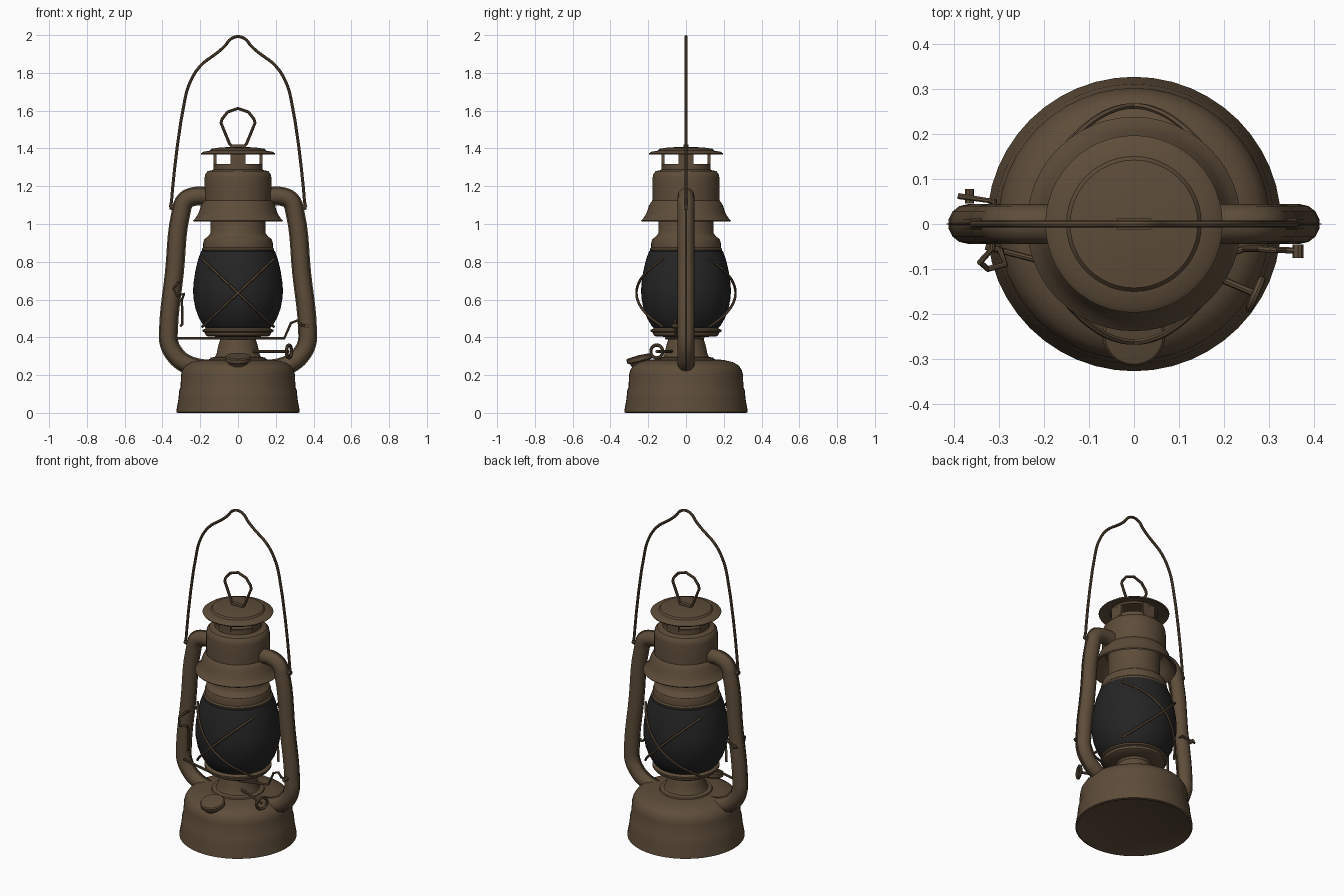
import bpy, bmesh, math
from mathutils import Matrix, Vector


def material(name, rgb):
    m = bpy.data.materials.new(name)
    m.diffuse_color = (*rgb, 1)
    return m


BROWN = material("aged_brown_metal", (0.11, 0.073, 0.041))
BLACK = material("dark_glass", (0.018, 0.018, 0.018))


def add(name, mesh, mat):
    mesh.materials.clear()
    mesh.materials.append(mat)
    ob = bpy.data.objects.new(name, mesh)
    bpy.context.collection.objects.link(ob)
    return ob


def lathe(name, profile, mat=BROWN, segs=48, matrix=None):
    """Revolve (radius, z) points around the z axis."""
    bm = bmesh.new()
    vs = [bm.verts.new((r, 0, z)) for r, z in profile]
    es = [bm.edges.new(p) for p in zip(vs, vs[1:])]
    bmesh.ops.spin(bm, geom=vs + es, cent=(0, 0, 0), axis=(0, 0, 1),
                   angle=math.tau, steps=segs, use_duplicate=False)
    bmesh.ops.remove_doubles(bm, verts=bm.verts, dist=1e-5)
    bmesh.ops.recalc_face_normals(bm, faces=bm.faces)
    if matrix:
        bm.transform(matrix)
    me = bpy.data.meshes.new(name)
    bm.to_mesh(me)
    bm.free()
    return add(name, me, mat)


def wire(name, pts, radius, smooth=True, cyclic=False, res=5, sides=2, flat=1.0):
    """Sweep a round section along a path; flat squashes it in y."""
    cu = bpy.data.curves.new(name, 'CURVE')
    cu.dimensions = '3D'
    cu.bevel_depth, cu.bevel_resolution = radius, sides
    cu.resolution_u, cu.use_fill_caps = res, True
    sp = cu.splines.new('BEZIER')
    sp.bezier_points.add(len(pts) - 1)
    for bp, p in zip(sp.bezier_points, pts):
        bp.co = p
        bp.handle_left_type = bp.handle_right_type = 'AUTO' if smooth else 'VECTOR'
    sp.use_cyclic_u = cyclic
    tmp = bpy.data.objects.new("tmp", cu)
    bpy.context.collection.objects.link(tmp)
    bpy.context.view_layer.update()
    me = bpy.data.meshes.new_from_object(
        tmp.evaluated_get(bpy.context.evaluated_depsgraph_get()))
    bpy.data.objects.remove(tmp)
    me.transform(Matrix.Diagonal((1, flat, 1, 1)))
    return add(name, me, BROWN)


def box(name, size, matrix):
    bm = bmesh.new()
    bmesh.ops.create_cube(bm, size=1, matrix=matrix @ Matrix.Diagonal((*size, 1)))
    me = bpy.data.meshes.new(name)
    bm.to_mesh(me)
    bm.free()
    return add(name, me, BROWN)


def mirrored(half):
    """Complete a left half path whose last point lies on x = 0."""
    return half + [(-x, y, z) for x, y, z in reversed(half[:-1])]


# Fuel tank
lathe("fuel_tank", [(0, 0.004), (0.31, 0.004), (0.318, 0), (0.327, 0.004), (0.325, 0.02),
                    (0.316, 0.07), (0.311, 0.12), (0.304, 0.135), (0.302, 0.2), (0.296, 0.225),
                    (0.28, 0.25), (0.25, 0.268), (0.2, 0.28), (0.14, 0.285), (0, 0.285)])
# Burner and globe plate
lathe("burner", [(0.15, 0.28), (0.145, 0.292), (0.122, 0.297), (0.114, 0.31), (0.106, 0.35),
                 (0.094, 0.39), (0.1, 0.402), (0.16, 0.405), (0.172, 0.412), (0.175, 0.425),
                 (0.187, 0.43), (0.187, 0.44), (0.175, 0.445), (0.165, 0.455), (0, 0.455)])
# Globe
lathe("glass_globe", [(0, 0.448), (0.17, 0.448), (0.185, 0.465), (0.208, 0.505), (0.226, 0.555),
                      (0.236, 0.61), (0.238, 0.65), (0.235, 0.69), (0.226, 0.75), (0.212, 0.81),
                      (0.196, 0.855), (0.18, 0.865), (0, 0.865)], BLACK)
# Collar above the globe
lathe("globe_collar", [(0, 0.856), (0.19, 0.856), (0.192, 0.868), (0.184, 0.875), (0.184, 0.9),
                       (0.178, 0.92), (0.155, 0.938), (0.146, 0.952), (0.146, 1.1), (0, 1.1)])
# Chimney with flared, open skirt
lathe("chimney", [(0, 1.11), (0.16, 1.11), (0.18, 1.085), (0.198, 1.05), (0.215, 1.025),
                  (0.234, 1.012), (0.238, 1.018), (0.222, 1.035), (0.208, 1.06), (0.197, 1.095),
                  (0.186, 1.115), (0.177, 1.125), (0.177, 1.245), (0.173, 1.265), (0.16, 1.28),
                  (0.135, 1.285), (0.13, 1.288), (0.13, 1.318), (0.118, 1.318), (0.118, 1.295),
                  (0, 1.295)])
# Vent posts holding the cap
for i in range(4):
    box("vent_post", (0.014, 0.08, 0.075),
        Matrix.Rotation(i * math.pi / 2, 4, 'Z') @ Matrix.Translation((0.122, 0, 1.342)))
# Cap
lathe("cap", [(0, 1.368), (0.13, 1.368), (0.135, 1.378), (0.18, 1.374), (0.194, 1.367),
              (0.197, 1.373), (0.185, 1.382), (0.15, 1.388), (0.142, 1.398), (0.1, 1.404),
              (0.04, 1.408), (0, 1.409)])
box("ring_saddle", (0.075, 0.024, 0.016), Matrix.Translation((0, 0, 1.412)))
wire("lift_ring", mirrored([(-0.035, 0, 1.414), (-0.045, 0, 1.425), (-0.09, 0, 1.535),
                            (-0.085, 0, 1.555), (-0.055, 0, 1.593), (0, 0, 1.612)]),
     0.008, smooth=False)

# Air tubes with a thin seam
TUBE = [(0.15, 1.145), (0.235, 1.145), (0.28, 1.122), (0.302, 1.06), (0.337, 0.74),
        (0.368, 0.44), (0.365, 0.37), (0.335, 0.31), (0.29, 0.268), (0.22, 0.24), (0.15, 0.23)]
for s in (-1, 1):
    path = [(s * x, 0, z) for x, z in TUBE]
    wire("air_tube", path, 0.044, sides=5)
    wire("tube_seam", path, 0.05, sides=2, flat=0.1)
    wire("handle_pivot", [(s * 0.3, 0, 1.09), (s * 0.362, 0, 1.09)], 0.012, smooth=False)

# Carrying handle
wire("carry_handle", mirrored([(-0.325, 0, 1.085), (-0.352, 0, 1.083), (-0.352, 0, 1.12),
                               (-0.281, 0, 1.66), (-0.254, 0, 1.75), (-0.2, 0, 1.836),
                               (-0.106, 0, 1.91), (-0.07, 0, 1.942), (-0.037, 0, 1.98),
                               (0, 0, 1.992)]), 0.008)

# Crossed guard wires, front and back
for side in (-1, 1):
    for tilt in (-1, 1):
        ts = [-1 + i / 4 for i in range(9)]
        wire("guard_wire", [(0.19 * t, side * (0.262 - 0.14 * t * t), 0.635 + tilt * 0.18 * t)
                            for t in ts], 0.007, res=4, sides=1)

# Fuel cap, tilted forward
lathe("fuel_cap", [(0, -0.09), (0.045, -0.09), (0.043, -0.04), (0.05, -0.035), (0.056, -0.018),
                   (0.068, -0.012), (0.07, 0.008), (0.064, 0.014), (0, 0.018)], segs=32,
      matrix=Matrix.Translation((0, -0.246, 0.288)) @ Matrix.Rotation(math.radians(14), 4, 'X'))

# Wick shaft and its open knob
a, b = Vector((0.07, -0.07, 0.325)), Vector((0.27, -0.155, 0.325))
wire("wick_shaft", [a, b], 0.008, smooth=False)
u = Vector((0.39, 0.92, 0)).normalized()
wire("wick_knob", [b + u * 0.034 * math.cos(k * math.tau / 8)
                   + Vector((0, 0, 0.034 * math.sin(k * math.tau / 8))) for k in range(8)],
     0.009, cyclic=True, res=3)

# Globe lift lever
wire("lift_lever", [(-0.33, -0.05, 0.395), (-0.12, -0.105, 0.395), (0.1, -0.105, 0.395),
                    (0.245, -0.055, 0.395), (0.28, -0.055, 0.475), (0.315, -0.058, 0.49),
                    (0.335, -0.058, 0.465), (0.372, -0.06, 0.46)], 0.007, smooth=False)
wire("lever_grip", [(0.364, -0.075, 0.46), (0.364, -0.045, 0.46)], 0.012, smooth=False)

# Side latch wire on the left tube
wire("side_latch", [(-0.305, -0.055, 0.46), (-0.295, -0.06, 0.47), (-0.297, -0.06, 0.6),
                    (-0.285, -0.09, 0.63), (-0.325, -0.1, 0.62), (-0.342, -0.085, 0.66),
                    (-0.315, -0.055, 0.69), (-0.31, 0.05, 0.68), (-0.39, 0.062, 0.66)],
     0.007, smooth=False)
wire("latch_grip", [(-0.365, 0.045, 0.66), (-0.365, 0.078, 0.66)], 0.01, smooth=False)

# Smooth shading with crisp edges
for ob in bpy.context.scene.objects:
    ob.select_set(True)
    bpy.context.view_layer.objects.active = ob
bpy.ops.object.shade_smooth_by_angle(angle=math.radians(35))
